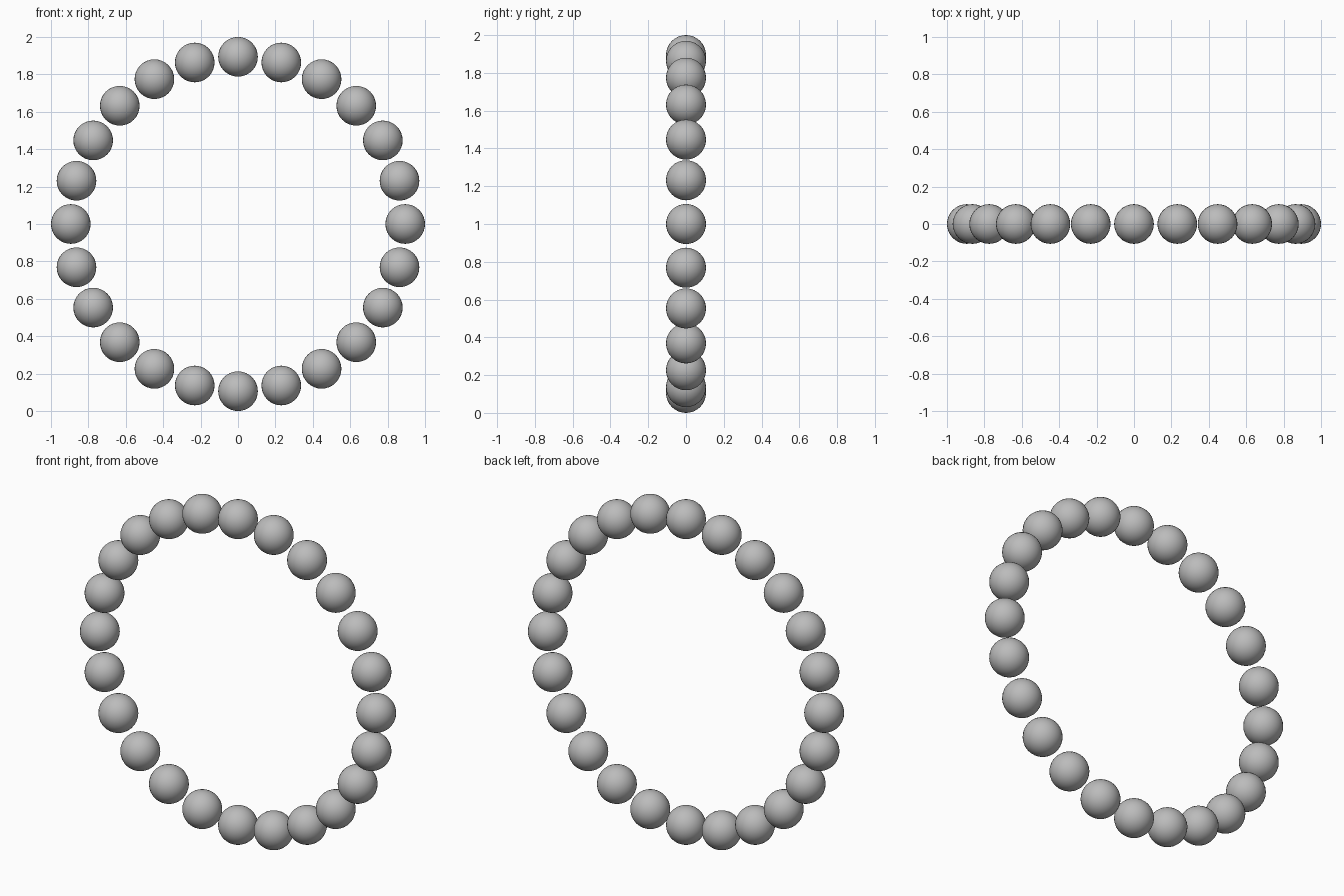
import bpy
import math

if "Cube" in bpy.data.objects:
    bpy.data.objects.remove(bpy.data.objects["Cube"])

COUNT = 24            # beads around the ring
BEAD_RADIUS = 0.106
RING_RADIUS = 1.0 - BEAD_RADIUS

# Single grey finish
grey = bpy.data.materials.new("grey")
grey.diffuse_color = (0.5, 0.5, 0.5, 1.0)
grey.use_nodes = True
grey.node_tree.nodes["Principled BSDF"].inputs["Base Color"].default_value = grey.diffuse_color

# One smooth bead mesh shared by the whole ring
bpy.ops.mesh.primitive_uv_sphere_add(segments=32, ring_count=16, radius=BEAD_RADIUS)
first = bpy.context.object
bpy.ops.object.shade_smooth()
first.data.name = "bead"
first.data.materials.append(grey)

# Upright ring of beads, the first one at the right
for i in range(COUNT):
    bead = first
    if i:
        bead = bpy.data.objects.new("bead", first.data)
        bpy.context.collection.objects.link(bead)
    a = 2 * math.pi * i / COUNT
    bead.name = f"bead_{i + 1:02d}"
    bead.location = (RING_RADIUS * math.cos(a), 0, 1 + RING_RADIUS * math.sin(a))
